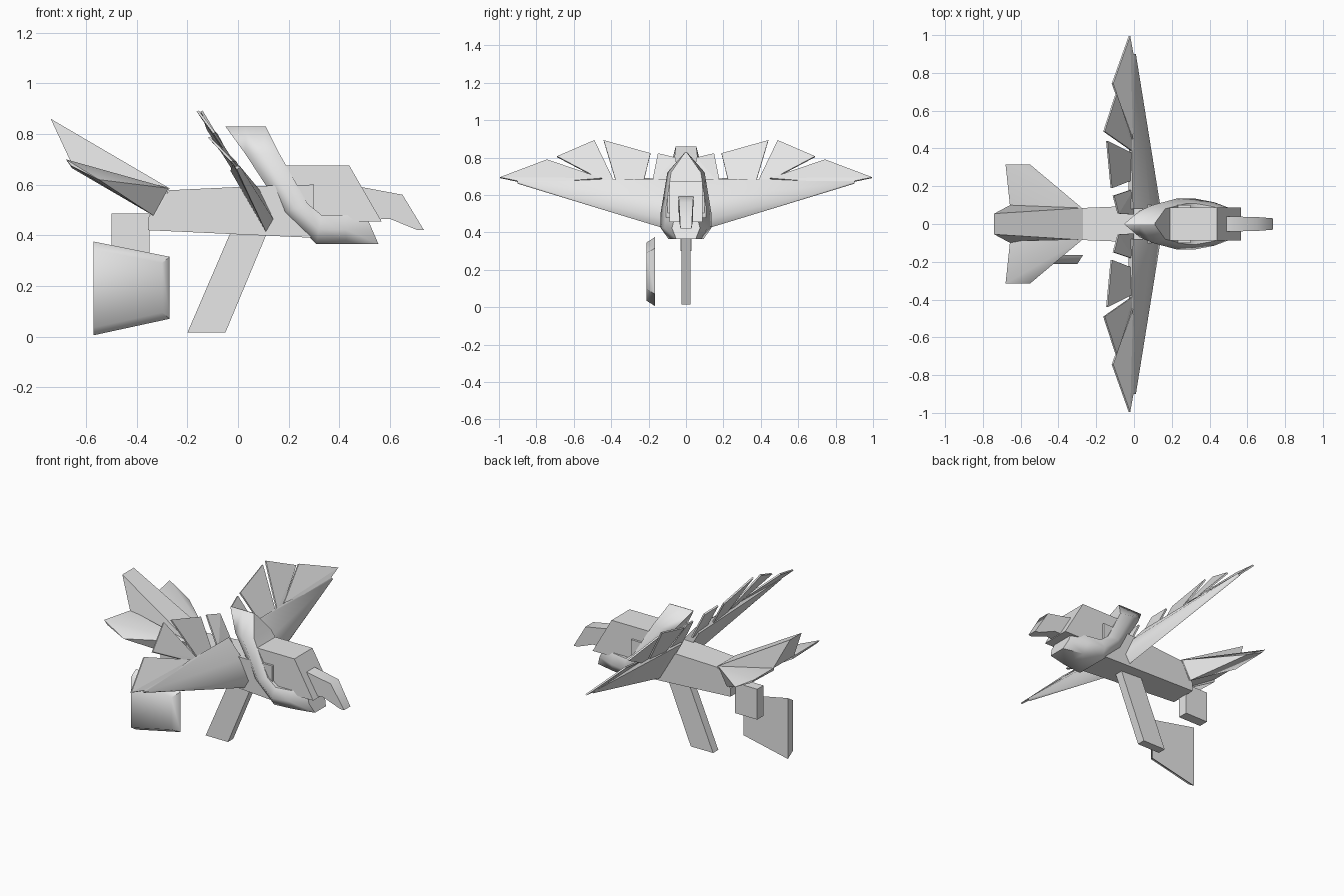
import bpy, bmesh, math

old = bpy.data.objects.get("Cube")
if old:
    bpy.data.objects.remove(old)

# One plain grey material
grey = bpy.data.materials.new("light_grey")
grey.use_nodes = True
grey.diffuse_color = (0.8, 0.8, 0.8, 1)
grey.node_tree.nodes["Principled BSDF"].inputs["Base Color"].default_value = (0.8, 0.8, 0.8, 1)


def finish(name, bm, smooth=None):
    bmesh.ops.recalc_face_normals(bm, faces=bm.faces)
    mesh = bpy.data.meshes.new(name)
    bm.to_mesh(mesh)
    bm.free()
    mesh.materials.append(grey)
    obj = bpy.data.objects.new(name, mesh)
    bpy.context.collection.objects.link(obj)
    if smooth:
        bpy.ops.object.select_all(action='DESELECT')
        obj.select_set(True)
        bpy.context.view_layer.objects.active = obj
        bpy.ops.object.shade_smooth_by_angle(angle=math.radians(smooth))
    return obj


def hull(name, points, smooth=None):
    """Convex solid around a few corner points."""
    bm = bmesh.new()
    for p in points:
        bm.verts.new(p)
    bmesh.ops.convex_hull(bm, input=bm.verts)
    loose = [v for v in bm.verts if not v.link_faces]
    bmesh.ops.delete(bm, geom=loose, context='VERTS')
    bmesh.ops.dissolve_limit(bm, angle_limit=0.02, verts=bm.verts, edges=bm.edges)
    return finish(name, bm, smooth)


def prism(name, profile, smooth=None):
    """Side profile of (x, z, half width), closed across the width."""
    bm = bmesh.new()
    near = [bm.verts.new((x, -w, z)) for x, z, w in profile]
    far = [bm.verts.new((x, w, z)) for x, z, w in profile]
    bm.faces.new(near)
    bm.faces.new(far[::-1])
    for i in range(len(profile)):
        j = (i + 1) % len(profile)
        bm.faces.new((near[i], far[i], far[j], near[j]))
    return finish(name, bm, smooth)


def pair(name, points, smooth=None):
    """The same solid on both sides of the body."""
    for side, s in (("left", 1), ("right", -1)):
        hull(f"{side}_{name}", [(x, s * y, z) for x, y, z in points], smooth)


# Body, leg and the block under the tail
prism("body", [(-0.355, 0.42, 0.08), (0.3, 0.39, 0.1), (0.3, 0.6, 0.1), (0.09, 0.595, 0.1),
               (-0.27, 0.578, 0.085), (-0.355, 0.47, 0.08)])
prism("leg", [(-0.2, 0.015, 0.025), (-0.05, 0.015, 0.025), (0.115, 0.41, 0.025), (-0.03, 0.41, 0.025)])
prism("tail_block", [(x, z, 0.03) for x, z in ((-0.5, 0.3), (-0.35, 0.3), (-0.35, 0.485), (-0.5, 0.485))])

# Bevelled side plate
outline = [(-0.57, 0.375), (-0.27, 0.315), (-0.27, 0.07), (-0.57, 0.005)]
inset = [(-0.57, 0.345), (-0.3, 0.29), (-0.3, 0.095), (-0.57, 0.035)]
hull("side_plate", [(x, -0.165, z) for x, z in outline] + [(x, -0.212, z) for x, z in inset], 60)

# Tail: wedge in the middle, one fin on each side
prism("tail_middle", [(-0.33, 0.475, 0.085), (-0.27, 0.585, 0.085), (-0.74, 0.86, 0.055), (-0.656, 0.68, 0.1)])
pair("tail_fin", [(-0.27, 0.08, 0.585), (-0.33, 0.08, 0.475), (-0.656, 0.09, 0.68), (-0.656, 0.09, 0.665),
                  (-0.68, 0.315, 0.70), (-0.55, 0.315, 0.62), (-0.66, 0.315, 0.675)], 40)

# Wings: thick tapering front
root = [(0.142, 0.46), (0.112, 0.41), (-0.03, 0.655), (-0.006, 0.685), (0.085, 0.58)]
tip = [(0.01, 0.67), (-0.005, 0.66), (-0.02, 0.68)]
pair("wing", [(x, 0.08, z) for x, z in root] + [(x, 0.9, z) for x, z in tip], 60)

# Flat feathers along the back of each wing
feathers = {
    "inner_feather": [(0, 0.05, 0.64), (-0.08, 0.055, 0.80), (-0.105, 0.15, 0.823), (0, 0.185, 0.65)],
    "second_feather": [(0, 0.235, 0.64), (-0.116, 0.19, 0.823), (-0.14, 0.44, 0.893), (-0.01, 0.375, 0.675)],
    "third_feather": [(-0.005, 0.385, 0.675), (-0.155, 0.49, 0.893), (-0.09, 0.69, 0.807), (-0.005, 0.44, 0.675)],
    "tip_feather": [(-0.005, 0.45, 0.69), (-0.11, 0.743, 0.79), (-0.02, 0.995, 0.695), (0.01, 0.83, 0.66)],
}
for name, quad in feathers.items():
    pair(name, quad + [(x - 0.008, y, z - 0.005) for x, y, z in quad])

# Neck hood and lower jaw: rings of (back x, z), (front x, z), half width
rings = [((-0.05, 0.83), (0.11, 0.83), 0.004), ((0.03, 0.72), (0.165, 0.72), 0.1),
         ((0.18, 0.49), (0.275, 0.525), 0.135), ((0.31, 0.365), (0.33, 0.48), 0.135),
         ((0.43, 0.365), (0.42, 0.48), 0.115), ((0.555, 0.365), (0.505, 0.48), 0.075)]
bm = bmesh.new()
loops = []
for (bx, bz), (fx, fz), w in rings:
    loops.append([bm.verts.new(p) for p in ((bx, -w * 0.7, bz), (bx, w * 0.7, bz),
                 ((bx + fx) / 2, w, (bz + fz) / 2), (fx, w * 0.8, fz),
                 (fx, -w * 0.8, fz), ((bx + fx) / 2, -w, (bz + fz) / 2))])
for a, b in zip(loops, loops[1:]):
    for i in range(len(a)):
        j = (i + 1) % len(a)
        bm.faces.new((a[i], a[j], b[j], b[i]))
bm.faces.new(loops[0])
bm.faces.new(loops[-1])
finish("neck_and_jaw", bm, 60)

# Head and hooked beak
prism("head", [(x, z, 0.087) for x, z in ((0.17, 0.675), (0.44, 0.675), (0.567, 0.455), (0.25, 0.455))])
prism("beak", [(0.45, 0.6, 0.04), (0.49, 0.59, 0.04), (0.65, 0.56, 0.037), (0.735, 0.42, 0.03),
               (0.71, 0.42, 0.03), (0.6, 0.465, 0.037), (0.5, 0.46, 0.04)], 50)
